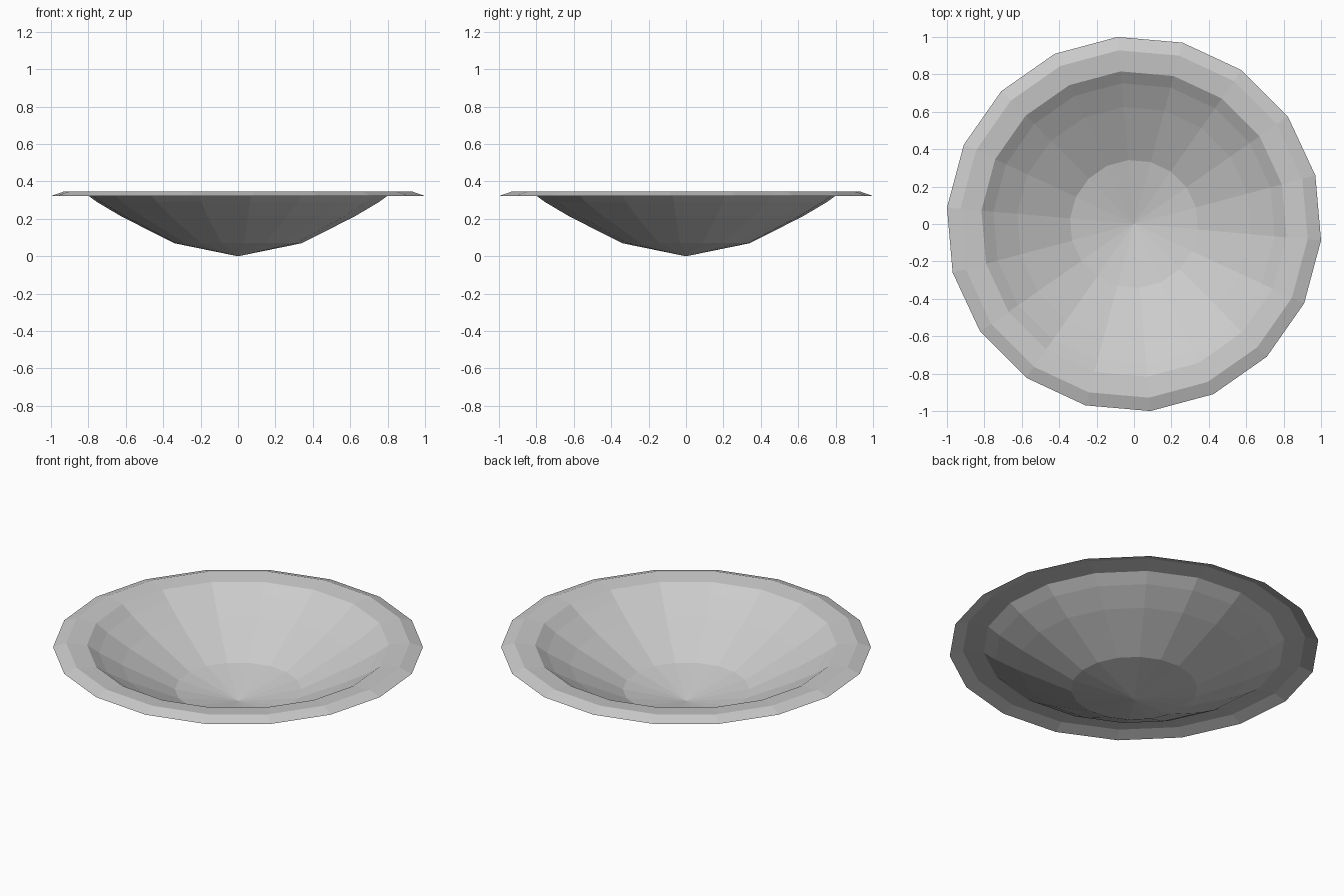
import bpy, bmesh, math
from mathutils import Matrix

if "Cube" in bpy.data.objects:
    bpy.data.objects.remove(bpy.data.objects["Cube"])

SIDES = 18
# Dish cross-section (radius, height), from the bottom point out over the rolled lip
PROFILE = [(0, 0), (0.343, 0.07), (0.628, 0.214), (0.755, 0.289),
           (0.819, 0.335), (0.932, 0.347), (1.0038, 0.322)]

# Thin dish: revolve the profile as a single open sheet
bm = bmesh.new()
verts = [bm.verts.new((r, 0, z)) for r, z in PROFILE]
edges = [bm.edges.new(pair) for pair in zip(verts, verts[1:])]
bmesh.ops.spin(bm, geom=verts + edges, cent=(0, 0, 0), axis=(0, 0, 1),
               angle=math.tau, steps=SIDES)
bmesh.ops.remove_doubles(bm, verts=bm.verts, dist=1e-4)

# Turn the facets so a corner sits at 15 degrees
bmesh.ops.rotate(bm, verts=bm.verts, cent=(0, 0, 0),
                 matrix=Matrix.Rotation(math.radians(15), 3, 'Z'))

# Visible side faces up
bm.normal_update()
down = [f for f in bm.faces if f.normal.z < 0]
bmesh.ops.reverse_faces(bm, faces=down)

mesh = bpy.data.meshes.new("dish")
bm.to_mesh(mesh)
bm.free()
dish = bpy.data.objects.new("dish", mesh)
bpy.context.collection.objects.link(dish)
